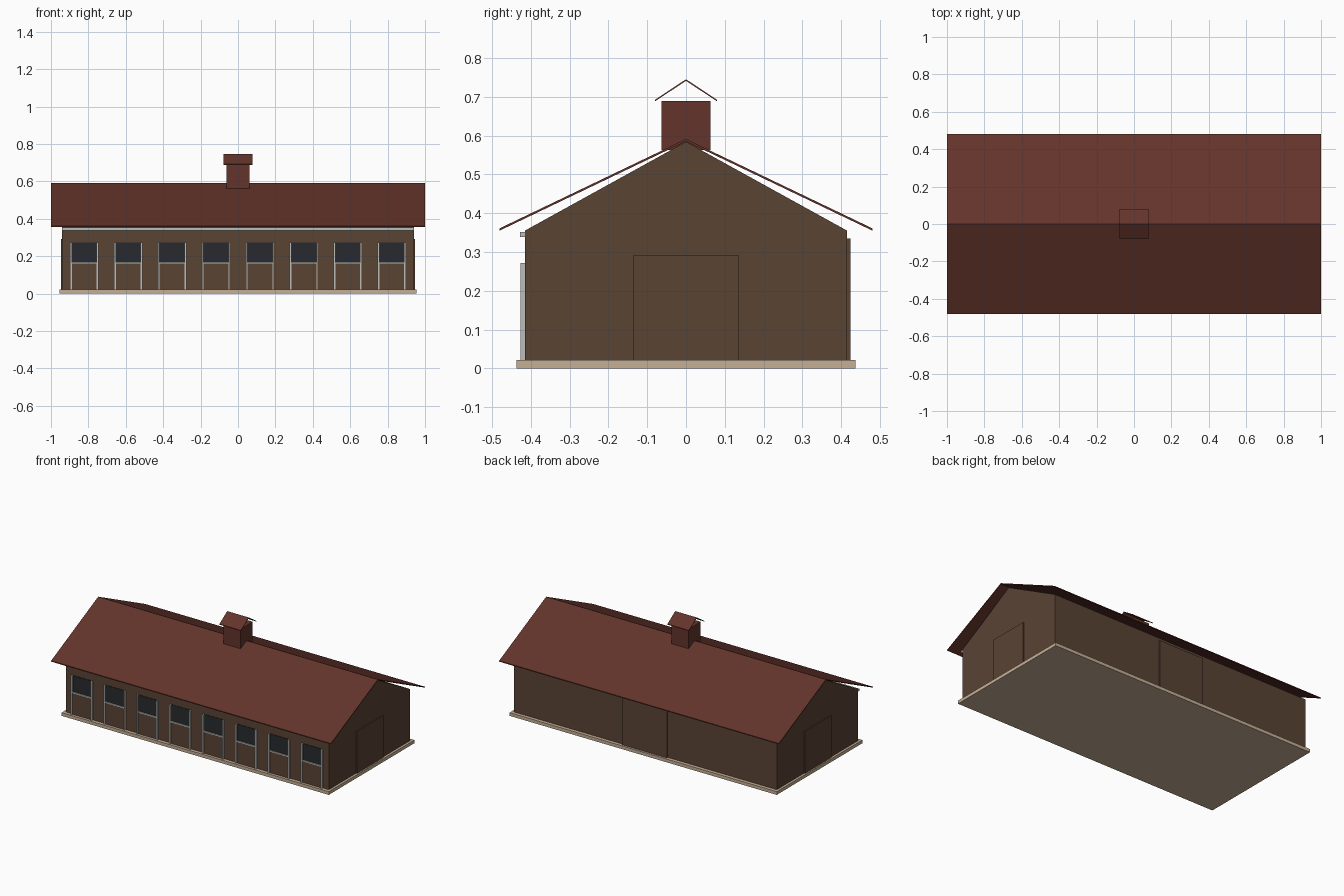
import bpy, bmesh

if "Cube" in bpy.data.objects:
    bpy.data.objects.remove(bpy.data.objects["Cube"])

def mat(name, c):
    m = bpy.data.materials.new(name)
    m.diffuse_color = (*c, 1)
    m.use_nodes = True
    m.node_tree.nodes["Principled BSDF"].inputs["Base Color"].default_value = m.diffuse_color
    return m

WALL = mat("brown timber", (0.102, 0.056, 0.034))
ROOF = mat("red brown roofing", (0.125, 0.034, 0.024))
SLAB = mat("tan concrete", (0.56, 0.43, 0.30))
TRIM = mat("grey trim", (0.50, 0.51, 0.50))
DARK = mat("dark opening", (0.021, 0.023, 0.026))

def finish(name, bm, m):
    bmesh.ops.recalc_face_normals(bm, faces=bm.faces)
    me = bpy.data.meshes.new(name)
    bm.to_mesh(me)
    bm.free()
    me.materials.append(m)
    ob = bpy.data.objects.new(name, me)
    bpy.context.collection.objects.link(ob)
    return ob

def prism(name, profile, x0, x1, m):
    """Extrude a (y, z) profile along x."""
    bm = bmesh.new()
    f = bm.faces.new([bm.verts.new((x0, y, z)) for y, z in profile])
    r = bmesh.ops.extrude_face_region(bm, geom=[f])
    vs = [v for v in r["geom"] if isinstance(v, bmesh.types.BMVert)]
    bmesh.ops.translate(bm, verts=vs, vec=(x1 - x0, 0, 0))
    return finish(name, bm, m)

def box(name, x, y, z, m):
    return prism(name, [(y[0], z[0]), (y[1], z[0]), (y[1], z[1]), (y[0], z[1])], x[0], x[1], m)

def gable_sheet(name, half, eave, ridge, t, hx, m):
    return prism(name, [(-half, eave), (0, ridge), (half, eave),
                        (half, eave - t), (0, ridge - t), (-half, eave - t)], -hx, hx, m)

# Foundation, walls and main roof
box("foundation", (-0.955, 0.955), (-0.437, 0.437), (0, 0.021), SLAB)
prism("walls", [(-0.415, 0.021), (0.415, 0.021), (0.415, 0.355), (0, 0.584), (-0.415, 0.355)],
      -0.94, 0.94, WALL)
gable_sheet("main_roof", 0.48, 0.361, 0.591, 0.006, 1.0, ROOF)

# Roof vent turret with its floating cap
box("turret", (-0.061, 0.061), (-0.063, 0.063), (0.563, 0.689), ROOF)
gable_sheet("turret_cap", 0.08, 0.692, 0.745, 0.004, 0.077, ROOF)

# Front stalls: dark upper opening, lower door, posts and rail
for i in range(8):
    c = -0.8225 + 0.235 * i
    box("stall_opening", (c - 0.069, c + 0.069), (-0.418, -0.414), (0.163, 0.272), DARK)
    box("stall_door", (c - 0.069, c + 0.069), (-0.420, -0.414), (0.021, 0.160), WALL)
    box("stall_rail", (c - 0.069, c + 0.069), (-0.425, -0.414), (0.160, 0.167), TRIM)
    for s in (-1, 1):
        p = c + s * 0.071
        box("stall_post", (p - 0.005, p + 0.005), (-0.427, -0.414), (0.021, 0.272), TRIM)

# Gutter strip under the front eave
box("front_gutter", (-0.94, 0.94), (-0.428, -0.414), (0.338, 0.352), TRIM)

# Doors on the ends and the back
for s in (-1, 1):
    box("end_door", sorted((s * 0.939, s * 0.946)), (-0.135, 0.135), (0.021, 0.292), WALL)
box("back_door", (-0.16, 0.16), (0.414, 0.424), (0.021, 0.335), WALL)
